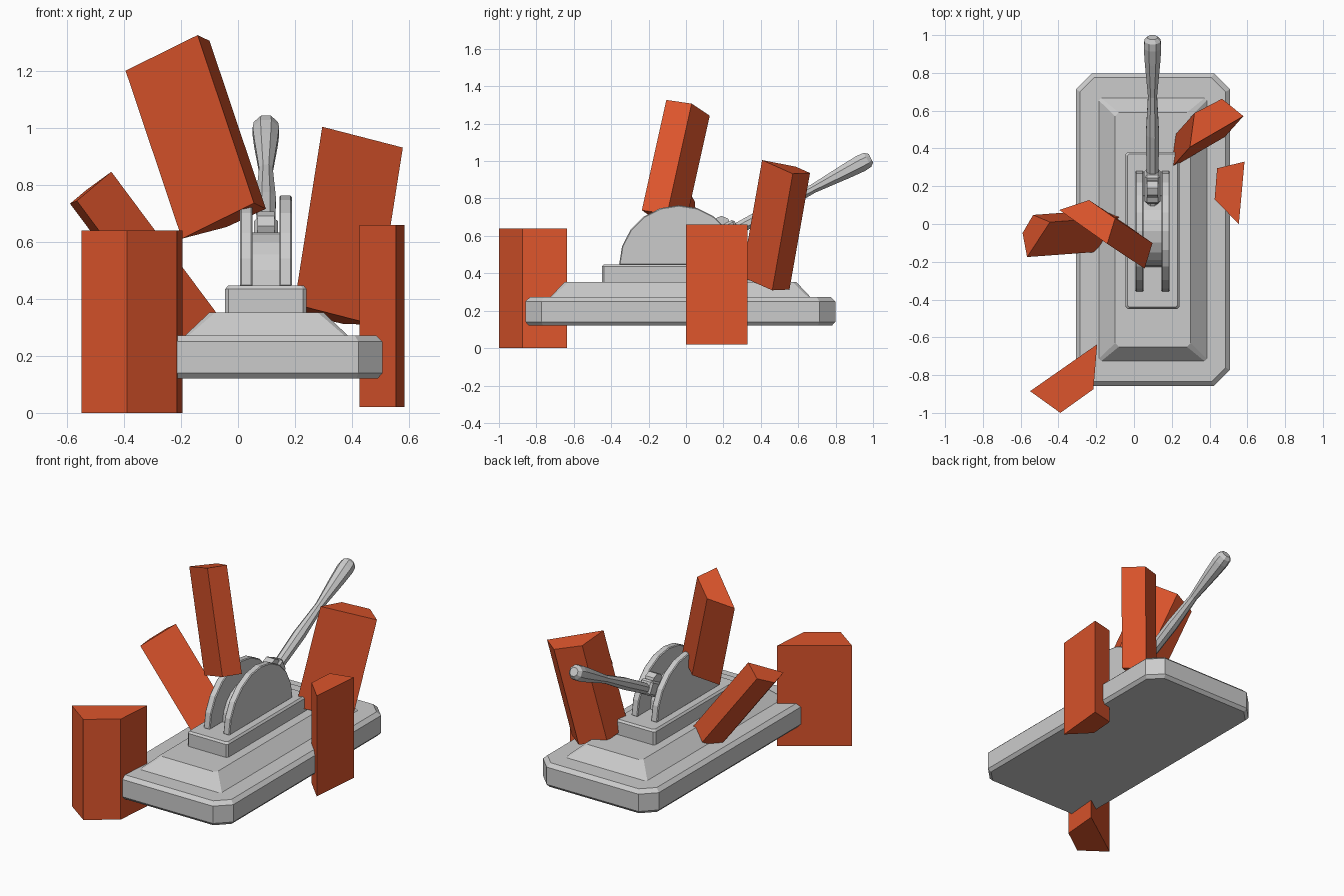
import bpy, bmesh, math
from mathutils import Vector

if "Cube" in bpy.data.objects:
    bpy.data.objects.remove(bpy.data.objects["Cube"])

CX = 0.098  # centre line of the lever machine


def loft(name, rings):
    """Closed solid skinned through rings with equal point counts."""
    bm = bmesh.new()
    rows = [[bm.verts.new(p) for p in ring] for ring in rings]
    n = len(rows[0])
    for a, b in zip(rows, rows[1:]):
        for i in range(n):
            j = (i + 1) % n
            bm.faces.new((a[i], a[j], b[j], b[i]))
    bm.faces.new(rows[0])
    bm.faces.new(rows[-1])
    bmesh.ops.recalc_face_normals(bm, faces=bm.faces)
    me = bpy.data.meshes.new(name)
    bm.to_mesh(me)
    bm.free()
    ob = bpy.data.objects.new(name, me)
    bpy.context.collection.objects.link(ob)
    return ob


def slab(cx, cy, hx, hy, c, z):
    """Rectangle with cut corners at height z."""
    q = [(hx, hy - c), (hx - c, hy), (c - hx, hy), (-hx, hy - c),
         (-hx, c - hy), (c - hx, -hy), (hx - c, -hy), (hx, c - hy)]
    return [(cx + x, cy + y, z) for x, y in q]


def bevel(ob, w):
    m = ob.modifiers.new("edge", 'BEVEL')
    m.width, m.segments, m.limit_method = w, 1, 'ANGLE'


# Base plate with cut corners and chamfered rims
loft("base_plate", [slab(0.1, -0.03, 0.39, 0.81, 0.075, 0.12),
                    slab(0.1, -0.03, 0.408, 0.828, 0.085, 0.14),
                    slab(0.1, -0.03, 0.408, 0.828, 0.085, 0.25),
                    slab(0.1, -0.03, 0.385, 0.805, 0.075, 0.272)])

# Sloped step and pedestal
loft("sloped_step", [slab(0.1, -0.03, 0.29, 0.70, 0.012, 0.268),
                     slab(0.1, -0.03, 0.2, 0.62, 0.02, 0.353)])
loft("pedestal", [slab(CX, -0.035, 0.143, 0.415, 0.012, 0.34),
                  slab(CX, -0.035, 0.143, 0.415, 0.012, 0.435),
                  slab(CX, -0.035, 0.133, 0.405, 0.01, 0.447)])


# Half-round side plates and the drum between them
def half_disc(name, x0, x1, r, n=10):
    pts = [(-0.038 + r * math.cos(math.pi * i / n),
            0.444 + r * math.sin(math.pi * i / n)) for i in range(n + 1)]
    return loft(name, [[(x, y, z) for y, z in pts] for x in (x0, x1)])


for side, s in (("left", -1), ("right", 1)):
    bevel(half_disc("side_plate_" + side, CX + s * 0.047, CX + s * 0.091, 0.32), 0.005)
half_disc("drum", CX - 0.047, CX + 0.047, 0.19)

# Lever: octagonal rings along a sloped axis
ang = math.atan2(0.37, 0.70)
ax = Vector((0, math.cos(ang), math.sin(ang)))
up = Vector((0, -math.sin(ang), math.cos(ang)))
start = Vector((CX, 0.06, 0.525))
profile = [(0.0, 0.03), (0.24, 0.034), (0.47, 0.038), (0.70, 0.026),
           (0.90, 0.044), (0.99, 0.050), (1.03, 0.046), (1.05, 0.028)]


def ring(d, r):
    return [start + ax * d + Vector((1, 0, 0)) * r * math.cos(a) + up * r * math.sin(a)
            for a in (math.pi / 8 + math.pi / 4 * i for i in range(8))]


loft("lever", [ring(d, r) for d, r in profile])

# Lever socket
bpy.ops.mesh.primitive_cube_add(size=1, location=(CX, 0.2, 0.61), rotation=(ang, 0, 0))
socket = bpy.context.object
socket.name = "lever_socket"
socket.scale = (0.084, 0.17, 0.09)
bpy.ops.object.transform_apply(location=False, rotation=False, scale=True)
bevel(socket, 0.012)
bpy.ops.mesh.primitive_cylinder_add(vertices=8, radius=0.05, depth=0.06,
                                    location=(CX, 0.19, 0.657), rotation=(0, math.pi / 2, 0))
bpy.context.object.name = "lever_knuckle"

# Orange shards: top face corners and the long axis
orange = bpy.data.materials.new("orange")
orange.diffuse_color = (0.72, 0.09, 0.025, 1)
orange.use_nodes = True
orange.node_tree.nodes["Principled BSDF"].inputs["Base Color"].default_value = orange.diffuse_color
shards = {
    "shard_front": ([(-0.55, -0.885, 0.64), (-0.39, -1.0, 0.64), (-0.215, -0.875, 0.64),
                     (-0.195, -0.637, 0.64)], (0, 0, 0.64)),
    "shard_right": ([(0.44, 0.295, 0.66), (0.585, 0.33, 0.66), (0.555, 0.0, 0.66),
                     (0.427, 0.13, 0.66)], (0, 0, 0.64)),
    "shard_back": ([(0.296, 0.407, 1.005), (0.579, 0.571, 0.932), (0.466, 0.663, 0.936),
                    (0.32, 0.587, 0.97)], (0.098, 0.11, 0.623)),
    "shard_top": ([(-0.395, 0.074, 1.202), (-0.238, 0.127, 1.243), (-0.1, 0.03, 1.307),
                   (-0.142, -0.105, 1.327)], (-0.198, 0.131, 0.59)),
    "shard_left": ([(-0.445, 0.01, 0.847), (-0.534, 0.048, 0.782), (-0.59, -0.048, 0.735),
                    (-0.566, -0.175, 0.745)], (-0.38, -0.028, 0.51)),
}
for name, (top, axis) in shards.items():
    top = [Vector(p) for p in top]
    ob = loft(name, [[p - Vector(axis) for p in top], top])
    ob.data.materials.append(orange)
